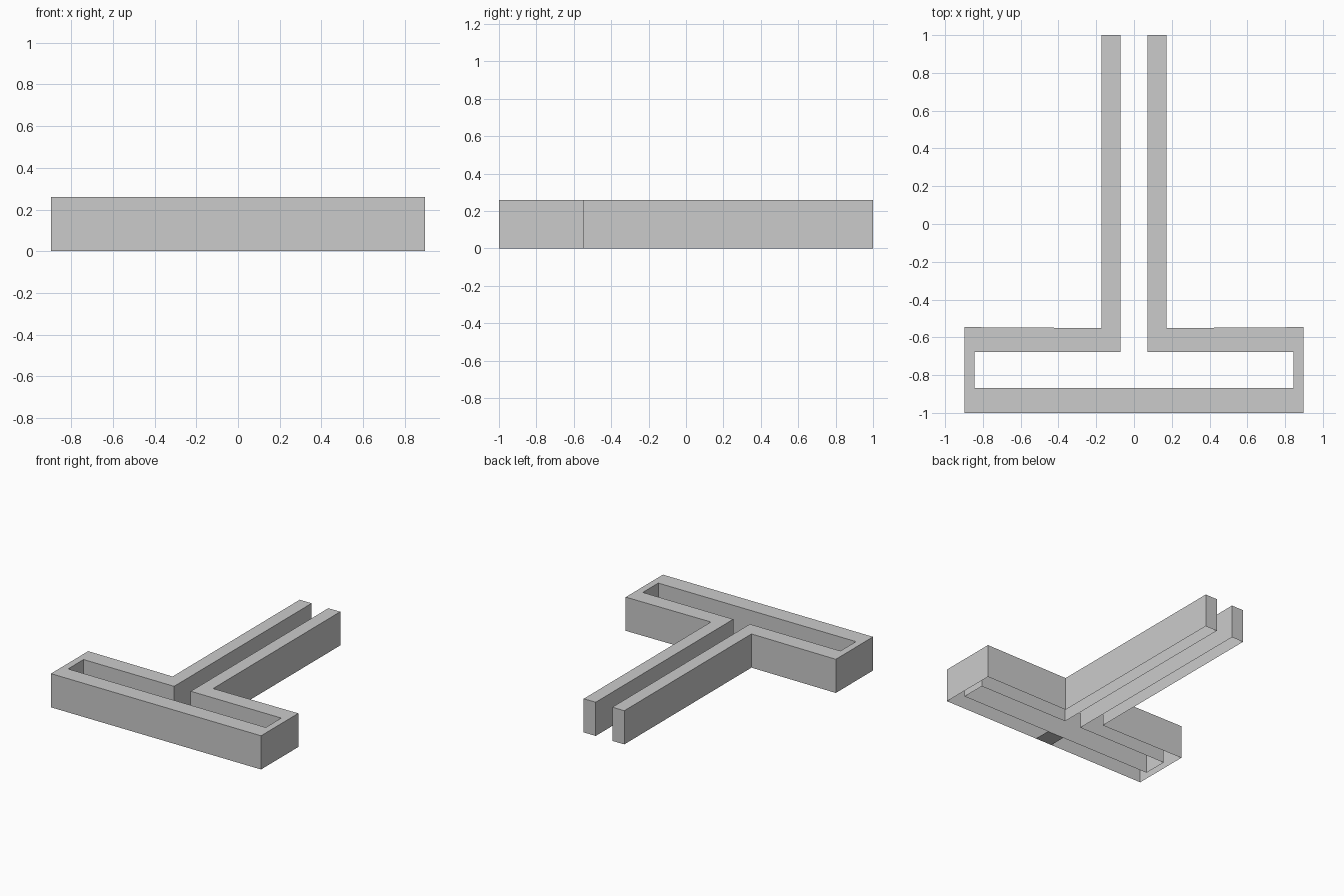
import bpy, bmesh

if "Cube" in bpy.data.objects:
    bpy.data.objects.remove(bpy.data.objects["Cube"])

H = 0.26

# Right half of the wall outline, outer path from the front to the channel mouth,
# then back along the inner path
half = [(0.897, -1), (0.897, -0.546), (0.173, -0.551), (0.173, 1),
        (0.071, 1), (0.071, -0.678), (0.844, -0.678), (0.844, -0.867)]
outline = half + [(-x, y) for x, y in reversed(half)]


def make_object(name, bm):
    mesh = bpy.data.meshes.new(name)
    bm.to_mesh(mesh)
    bm.free()
    obj = bpy.data.objects.new(name, mesh)
    bpy.context.collection.objects.link(obj)
    return obj


# T-shaped channel: top rim with walls dropping to the ground, open underneath
bm = bmesh.new()
top = [bm.verts.new((x, y, H)) for x, y in outline]
low = [bm.verts.new((x, y, 0)) for x, y in outline]
bm.faces.new(top)
n = len(outline)
for i in range(n):
    j = (i + 1) % n
    bm.faces.new((top[i], low[i], low[j], top[j]))
make_object("channel_walls", bm)

# Small closing plate under the middle of the front wall, facing down
bm = bmesh.new()
plate = [(-0.071, -1), (-0.071, -0.867), (0.071, -0.867), (0.071, -1)]
bm.faces.new([bm.verts.new((x, y, 0)) for x, y in plate])
make_object("front_bottom_plate", bm)
